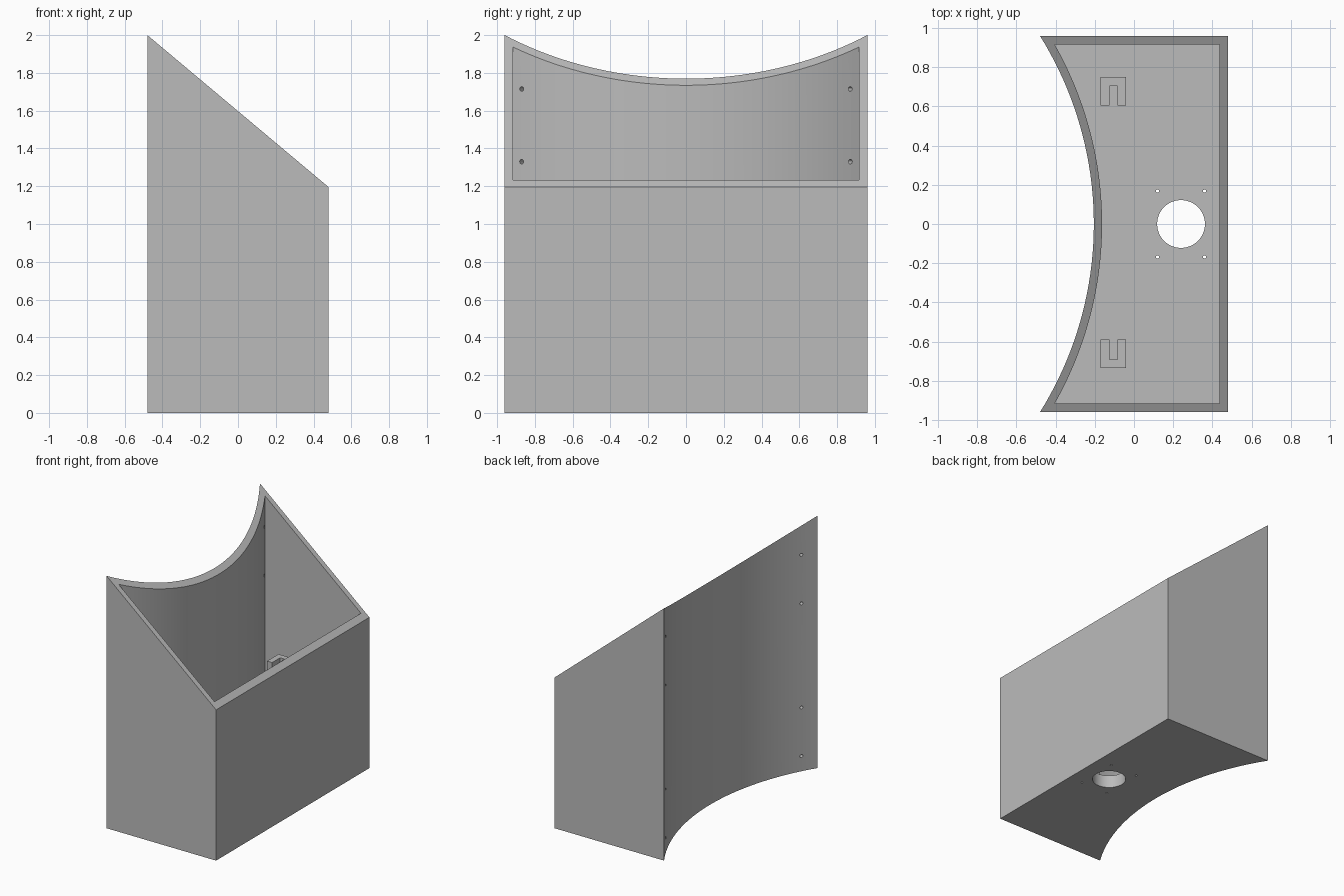
import bpy, bmesh, math
from mathutils import Matrix, Vector

if "Cube" in bpy.data.objects:
    bpy.data.objects.remove(bpy.data.objects["Cube"])

CX = -2.02            # centre of the curved back wall
R_OUT, R_IN = 1.815, 1.857
FLOOR = 0.10

grey = bpy.data.materials.new("light grey")
grey.diffuse_color = (0.5, 0.5, 0.5, 1)
grey.use_nodes = True
grey.node_tree.nodes["Principled BSDF"].inputs["Base Color"].default_value = grey.diffuse_color


def slope(x):
    return 2.0 - (x + 0.48) * 0.805 / 0.96


def prism(name, profile, z0, top):
    """Upright prism whose top height is a function of x."""
    bm = bmesh.new()
    low = [bm.verts.new((x, y, z0)) for x, y in profile]
    high = [bm.verts.new((x, y, top(x))) for x, y in profile]
    n = len(profile)
    bm.faces.new(low[::-1])
    bm.faces.new(high)
    for i in range(n):
        j = (i + 1) % n
        bm.faces.new((low[i], low[j], high[j], high[i]))
    bmesh.ops.recalc_face_normals(bm, faces=bm.faces)
    return finish(name, bm)


def finish(name, bm):
    me = bpy.data.meshes.new(name)
    bm.to_mesh(me)
    bm.free()
    me.materials.append(grey)
    ob = bpy.data.objects.new(name, me)
    bpy.context.collection.objects.link(ob)
    return ob


def cylinder(name, centre, radius, length, direction, sides):
    bm = bmesh.new()
    rot = Vector(direction).to_track_quat('Z', 'Y').to_matrix().to_4x4()
    bmesh.ops.create_cone(bm, cap_ends=True, segments=sides, radius1=radius,
                          radius2=radius, depth=length,
                          matrix=Matrix.Translation(centre) @ rot)
    return finish(name, bm)


def outline(radius, half_y, x_max, steps=40):
    """Rectangle with one side replaced by a concave arc."""
    a = math.asin(half_y / radius)
    arc = [(CX + radius * math.cos(t), radius * math.sin(t))
           for t in (a - 2 * a * i / steps for i in range(steps + 1))]
    return arc + [(x_max, -half_y), (x_max, half_y)]


def cut(target, cutter):
    cutter.hide_render = True
    mod = target.modifiers.new("cut", 'BOOLEAN')
    mod.operation = 'DIFFERENCE'
    mod.solver = 'EXACT'
    mod.object = cutter
    bpy.context.view_layer.objects.active = target
    bpy.ops.object.modifier_apply(modifier=mod.name)
    bpy.data.objects.remove(cutter, do_unlink=True)


# Open bin with a sloping rim and a curved back
body = prism("bin_body", outline(R_OUT, 0.96, 0.48), 0, slope)
cut(body, prism("cavity", outline(R_IN, 0.917, 0.436), FLOOR,
                lambda x: slope(x) + 0.2))

# Large drain hole and its four screw holes in the floor
cut(body, cylinder("drain_hole", (0.24, 0, 0.05), 0.122, 0.3, (0, 0, 1), 48))
for x in (0.12, 0.36):
    for y in (-0.168, 0.168):
        cut(body, cylinder("floor_screw_hole", (x, y, 0.05), 0.008, 0.3, (0, 0, 1), 16))

# Mounting holes through the curved wall
for side in (-1, 1):
    a = side * math.asin(0.87 / R_IN)
    d = (math.cos(a), math.sin(a), 0)
    r = (R_IN + R_OUT) / 2
    for z in (0.12, 0.505, 1.33, 1.715):
        cut(body, cylinder("wall_hole", (CX + r * d[0], r * d[1], z), 0.012, 0.1, d, 16))

# Slotted board rails standing on the floor, slots facing each other
for side, name in ((1, "left_rail"), (-1, "right_rail")):
    shift = 0.0075
    pts = [(-0.17, 0.598), (-0.125, 0.598), (-0.125, 0.698), (-0.085, 0.698),
           (-0.085, 0.598), (-0.04, 0.598), (-0.04, 0.742), (-0.17, 0.742)]
    prism(name, [(x, side * y + shift) for x, y in pts], FLOOR, lambda x: 0.81)

# Smooth the curves while keeping the edges sharp
for ob in bpy.context.collection.objects:
    ob.select_set(ob.type == 'MESH')
bpy.context.view_layer.objects.active = body
bpy.ops.object.shade_smooth_by_angle(angle=math.radians(30))
